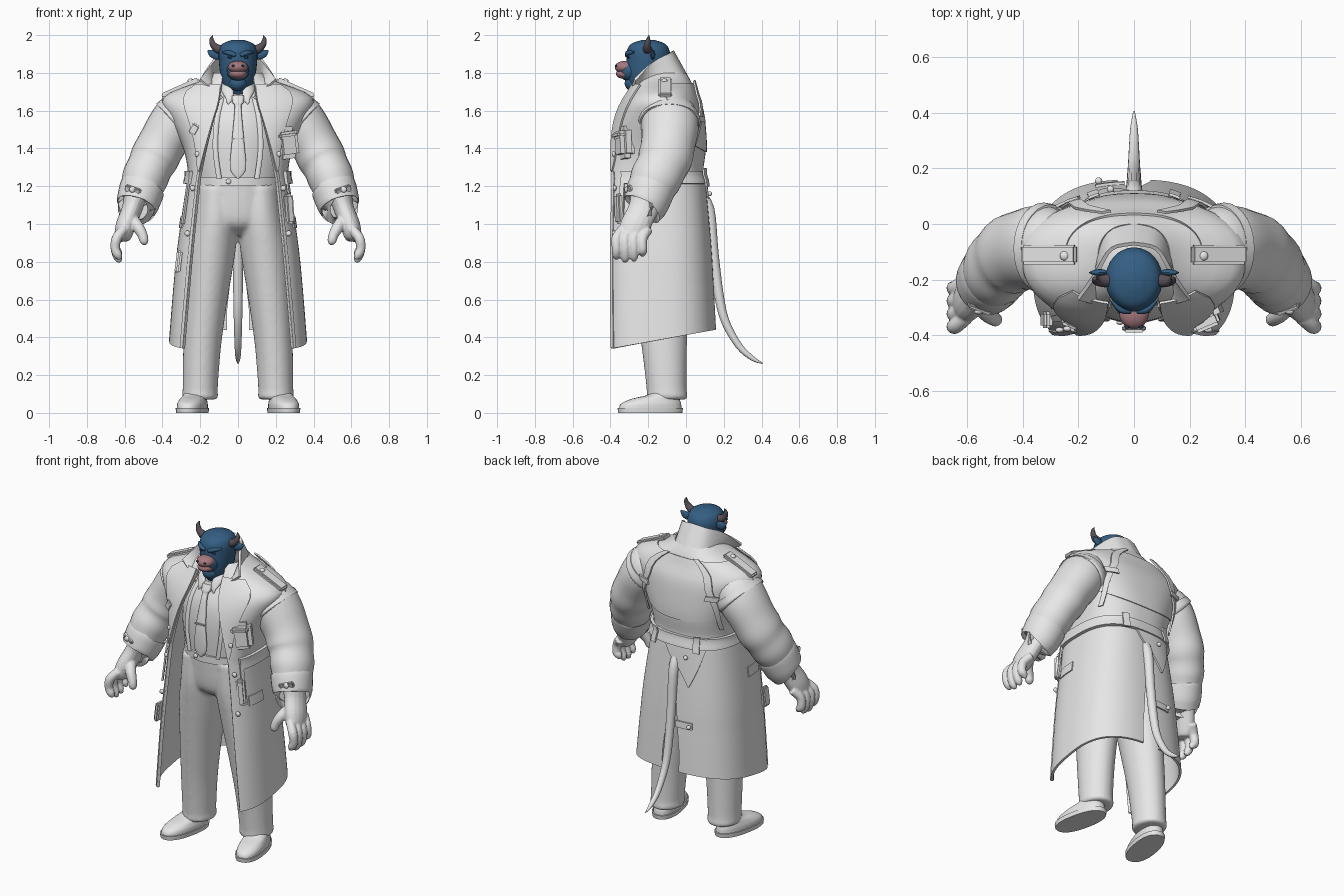
import bpy, bmesh, math
from mathutils import Vector, Matrix
if "Cube" in bpy.data.objects:
    bpy.data.objects.remove(bpy.data.objects["Cube"])

def material(name, r, g, b):
    m = bpy.data.materials.new(name)
    m.use_nodes = True
    m.diffuse_color = (r, g, b, 1)
    m.node_tree.nodes["Principled BSDF"].inputs["Base Color"].default_value = (r, g, b, 1)
    return m

GREY = material("pale grey", .8, .8, .8)
BLUE = material("deep blue", .035, .115, .23)
NAVY = material("dark navy", .015, .045, .1)
PINK = material("dusty pink", .38, .19, .21)
HORN = material("dark horn", .1, .08, .095)

def finish(bm, name, mat=GREY):
    bmesh.ops.recalc_face_normals(bm, faces=bm.faces)
    me = bpy.data.meshes.new(name)
    bm.to_mesh(me)
    bm.free()
    me.materials.append(mat)
    ob = bpy.data.objects.new(name, me)
    bpy.context.collection.objects.link(ob)
    return ob

def blend(name, parts, voxel, steps):  # merges overlapping solids into one soft skin
    bm = bmesh.new()
    for p in parts:
        bm.from_mesh(p.data)
        bpy.data.objects.remove(p)
    ob = finish(bm, name)
    merge = ob.modifiers.new("merge", 'REMESH')
    merge.mode, merge.voxel_size, merge.use_smooth_shade = 'VOXEL', voxel, True
    ob.modifiers.new("soften", 'SMOOTH').iterations = steps

def smooth_rows(rows, k=4):  # Catmull-Rom resampling of equally long tuples
    out = []
    for i in range(len(rows) - 1):
        quad = [rows[max(i - 1, 0)], rows[i], rows[i + 1], rows[min(i + 2, len(rows) - 1)]]
        for t in (j / k for j in range(k)):
            out.append([b + .5 * t * (c - a + t * (2 * a - 5 * b + 4 * c - d + t * (3 * b - a - 3 * c + d)))
                        for a, b, c, d in zip(*quad)])
    return out + [list(rows[-1])]

def skin(rings, name, mat):  # closed rings joined into a capped solid
    bm = bmesh.new()
    rings = [[bm.verts.new(p) for p in r] for r in rings]
    for a, b in zip(rings, rings[1:]):
        for i in range(len(a)):
            bm.faces.new((a[i - 1], a[i], b[i], b[i - 1]))
    bm.faces.new(rings[0])
    bm.faces.new(rings[-1])
    return finish(bm, name, mat)

def sheet(grid, name, thick):  # grid of points turned into thick cloth
    bm = bmesh.new()
    grid = [[bm.verts.new(p) for p in row] for row in grid]
    for a, b in zip(grid, grid[1:]):
        for i in range(1, len(a)):
            bm.faces.new((a[i - 1], a[i], b[i], b[i - 1]))
    bmesh.ops.recalc_face_normals(bm, faces=bm.faces)
    bmesh.ops.solidify(bm, geom=bm.faces[:], thickness=thick)
    return finish(bm, name)

def power(v, e):
    return math.copysign(abs(v) ** e, v)

def loft(name, rows, mat=GREY, n=2.0, k=4, sides=32):  # rows: z, centre x, centre y, radius x, radius y
    angles = [2 * math.pi * i / sides for i in range(sides)]
    return skin([[(cx + rx * power(math.cos(a), 2 / n), cy + ry * power(math.sin(a), 2 / n), z)
                  for a in angles] for z, cx, cy, rx, ry in smooth_rows(rows, k)], name, mat)

def tube(name, path, mat=GREY, flat=1.0, ref=(0, 1, 0), sides=16):  # path: x, y, z, radius
    rows, rings = smooth_rows(path), []
    for i, (x, y, z, r) in enumerate(rows):
        t = Vector(rows[min(i + 1, len(rows) - 1)][:3]) - Vector(rows[max(i - 1, 0)][:3])
        n1 = t.cross(Vector(ref)).normalized()
        n2 = n1.cross(t).normalized() * flat
        rings.append([Vector((x, y, z)) + max(r, .001) * (n1 * math.cos(a) + n2 * math.sin(a))
                      for a in (2 * math.pi * j / sides for j in range(sides))])
    return skin(rings, name, mat)

def ball(name, loc, size, mat=GREY):
    bm = bmesh.new()
    bmesh.ops.create_uvsphere(bm, u_segments=24, v_segments=14, radius=1,
                              matrix=Matrix.Translation(loc) @ Matrix.Diagonal((*size, 1)))
    finish(bm, name, mat)

def block(name, loc, size, rot=(0, 0, 0)):
    bm = bmesh.new()
    bmesh.ops.create_cube(bm, size=1, matrix=Matrix.Diagonal((*size, 1)))
    bmesh.ops.bevel(bm, geom=bm.edges[:], offset=min(size) * .3, segments=2, affect='EDGES')
    ob = finish(bm, name)
    ob.location, ob.rotation_euler = loc, rot

# Coat sections: z, half width, front y, back y, half opening
COAT = smooth_rows([(.34, .365, -.46, .16, .29), (.8, .33, -.45, .14, .25), (1.2, .275, -.44, .105, .21),
                    (1.27, .265, -.44, .09, .2), (1.4, .29, -.415, .105, .17), (1.55, .36, -.38, .095, .13),
                    (1.63, .4, -.345, .08, .105), (1.68, .385, -.31, .055, .095), (1.72, .3, -.285, .04, .09),
                    (1.76, .19, -.27, .025, .085), (1.8, .13, -.25, .0, .08)], 6)

def coat_point(z, u, off=0.0):  # u runs 0 at the back to +-1 at the front opening
    a, b = next(((a, b) for a, b in zip(COAT, COAT[1:]) if b[0] >= z), COAT[-2:])
    w, yf, yb, gap = [p + (q - p) * (z - a[0]) / (b[0] - a[0]) for p, q in zip(a[1:], b[1:])]
    high = min(max((z - 1.2) / .4, 0), 1)
    n = 3 - .6 * high
    t = u * (math.pi - math.asin(min(1, (gap / w) ** (n / 2))))
    if abs(t) < math.pi / 2:
        n = 2.6 - .2 * high
    y = (yf + yb) / 2 + ((yb - yf) / 2 + off) * power(math.cos(t), 2 / n)
    z += .18 * (y + .4) * max(0, (.7 - z) / .36) + off * min(max((z - 1.6) / .1, 0), 1)
    return Vector(((w + off) * power(math.sin(t), 2 / n), y, z))

def panel(name, z0, z1, u0, u1, off, thick=.01, bow=0.0, nu=8, nz=12):  # cloth lying on the coat
    f0, f1 = [u if callable(u) else lambda z, u=u: u for u in (u0, u1)]
    grid = []
    for v in (j / nz for j in range(nz + 1)):
        cells = [(s, z0 + (z1 - z0) * v + bow * (1 - v) * (2 * s - 1) ** 2) for s in (i / nu for i in range(nu + 1))]
        grid.append([coat_point(z, f0(z) + (f1(z) - f0(z)) * s, off) for s, z in cells])
    return sheet(grid, name, thick)

# Cape, belt and back details
panel("back_cape", 1.38, 1.74, -.5, .5, .006, bow=.1, nu=40)
panel("coat_belt", 1.215, 1.28, -.86, .86, .018, .018, nu=48, nz=3)
panel("vent_tab", .72, .76, -.13, -.02, .01, nu=6, nz=3)
panel("back_flap", .98, 1.22, lambda z: -.1 - .7 * (z - .975), lambda z: -.1 + .7 * (z - .975), .01)
ball("flap_button", coat_point(1.16, -.08, .02), (.013,) * 3)
ball("tab_button", coat_point(.74, -.11, .02), (.013,) * 3)

# Collar with a tall back and spread front points
upper = smooth_rows([(0, -.065, 1.92), (.085, -.085, 1.905), (.14, -.17, 1.86), (.205, -.265, 1.76)])
lower = smooth_rows([(0, .01, 1.785), (.1, -.02, 1.77), (.14, -.14, 1.73), (.09, -.3, 1.66)])
low, high = [[(-x, y, z) for x, y, z in edge[:0:-1]] + edge for edge in (lower, upper)]
sheet([[Vector(a).lerp(Vector(b), v / 3) for a, b in zip(low, high)] for v in range(4)], "coat_collar", .014)

# Shirt and tie
loft("shirt", [(1.18, 0, -.15, .22, .19), (1.4, 0, -.15, .25, .205), (1.55, 0, -.14, .25, .2),
               (1.66, 0, -.14, .18, .15), (1.74, 0, -.16, .09, .1), (1.78, 0, -.17, .07, .08)])
loft("waistband", [(1.2, 0, -.15, .235, .208), (1.245, 0, -.15, .235, .208)], k=1)
loft("tie", [(1.24, 0, -.372, .004, .008), (1.29, 0, -.374, .042, .012), (1.42, 0, -.373, .034, .012),
             (1.58, 0, -.345, .02, .012), (1.63, 0, -.322, .018, .014), (1.64, 0, -.318, .028, .02),
             (1.68, 0, -.296, .033, .022)], n=3, k=3)
block("tie_clip", (0, -.385, 1.45), (.07, .012, .012))
ball("waist_button", (-.05, -.355, 1.225), (.014, .008, .014))
trousers = [loft("hips", [(.94, 0, -.14, .1, .1), (.99, 0, -.14, .2, .17), (1.06, 0, -.145, .235, .19),
                          (1.23, 0, -.15, .23, .2)])]

for side, s in (("left", 1), ("right", -1)):
    # Coat half with an open back vent, and its trim
    panel(side + "_coat_half", .34, 1.8, lambda z: s * .04 * min(1, max(0, (1.1 - z) / .6)), s, 0, .014, nu=44, nz=56)
    panel(side + "_lapel", 1.28, 1.73, lambda z: s * (1 - .32 * max(0, z - 1.27) ** .6), s, .012)
    panel(side + "_front_edge", .345, 1.28, s * .965, s, .005, nu=3, nz=24)
    strap = lambda z: .11 + .4 * (1.74 - z) + .5 * max(0, 1.6 - z)
    panel(side + "_back_strap", 1.34, 1.74, lambda z: s * (strap(z) - .022), lambda z: s * (strap(z) + .022), .022, nu=3)
    panel(side + "_strap_loop", 1.54, 1.57, s * .16, s * .25, .03, nu=3, nz=3)
    panel(side + "_belt_buckle", 1.2, 1.295, s * .14, s * .2, .034, nu=3, nz=3)
    panel(side + "_pocket_flap", .98, 1.04, s * .66, s * .8, .006, nu=6, nz=4)
    panel(side + "_belt_end", 1.0, 1.25, s * .83, s * .87, .018, nu=3)
    for z in (1.37, 1.19, .95):
        ball(side + "_coat_button", coat_point(z, s * .94, .01), (.015, .01, .015))
    block(side + "_epaulette", (s * .305, -.11, 1.722), (.215, .07, .026), (0, s * .42, 0))
    ball(side + "_epaulette_button", (s * .25, -.115, 1.758), (.017, .017, .012))
    tube(side + "_suspender", [(s * .1, -.345, 1.24, .014), (s * .12, -.342, 1.4, .014),
                               (s * .11, -.32, 1.56, .014), (s * .08, -.26, 1.68, .014)], flat=.5, sides=8)
    tube(side + "_shirt_collar", [(s * .085, -.21, 1.74, .02), (s * .06, -.27, 1.715, .03),
                                  (s * .045, -.305, 1.67, .022), (s * .055, -.32, 1.635, .004)], flat=.4)
    # Sleeve with folds, cuff
    tube(side + "_sleeve", [(s * .24, -.1, 1.6, .1), (s * .3, -.09, 1.575, .13), (s * .345, -.085, 1.515, .136),
                            (s * .405, -.095, 1.42, .128), (s * .442, -.11, 1.35, .129), (s * .467, -.13, 1.3, .121),
                            (s * .493, -.16, 1.24, .122), (s * .512, -.187, 1.18, .11), (s * .53, -.212, 1.12, .1)],
         flat=1.12, sides=28)
    tube(side + "_shoulder_seam", [(s * .3, -.088, 1.57, .138), (s * .325, -.088, 1.54, .145),
                                   (s * .335, -.088, 1.53, .138)], flat=1.14, sides=28)
    tube(side + "_cuff", [(s * .503, -.18, 1.195, .112), (s * .508, -.185, 1.185, .12), (s * .534, -.216, 1.1, .112),
                          (s * .538, -.222, 1.09, .098)], flat=1.06, sides=28)
    block(side + "_cuff_tab", (s * .555, -.304, 1.178), (.09, .02, .04), (.35, -s * .3, s * .35))
    ball(side + "_cuff_button", (s * .56, -.316, 1.182), (.016, .01, .016))
    # Hand
    hand = [tube("palm", [(s * .545, -.205, 1.13, .062), (s * .565, -.23, 1.07, .053), (s * .595, -.27, .99, .053),
                          (s * .61, -.295, .93, .043), (s * .612, -.3, .91, .02)], flat=1.5)]
    for i, low in enumerate((.015, 0, .005, .03)):
        y = -.368 + .046 * i
        hand.append(tube("finger", [(s * .605, y + .03, .97, .026), (s * .642, y, .925, .027), (s * .65, y, .87, .025),
                                    (s * .635, y, .82 + low, .023), (s * .622, y, .798 + low, .009)], sides=12))
    hand.append(tube("thumb", [(s * .565, -.27, 1.03, .034), (s * .53, -.32, .985, .032), (s * .505, -.34, .94, .027),
                               (s * .497, -.345, .905, .023), (s * .497, -.345, .889, .009)], sides=12))
    blend(side + "_hand", hand, .0055, 4)
    # Trouser leg and shoe
    trousers.append(loft("leg", [(.07, s * .2, -.1, .085, .1), (.09, s * .2, -.1, .096, .11), (.13, s * .2, -.103, .093, .106),
                                 (.35, s * .19, -.115, .1, .12), (.6, s * .168, -.13, .113, .142),
                                 (.85, s * .142, -.14, .128, .17), (1.02, s * .122, -.143, .122, .19),
                                 (1.2, s * .115, -.145, .11, .19)]))
    turn = Matrix.Translation((s * .232, -.14, 0)) @ Matrix.Rotation(s * .2, 4, 'Z')
    for part, rows in (("sole", [(0, 0, -.05, .078, .172), (.026, 0, -.05, .08, .176)]),
                       ("shoe", [(.025, 0, -.05, .074, .168), (.05, 0, -.045, .073, .16), (.075, 0, -.02, .065, .128),
                                 (.1, 0, .03, .058, .082), (.15, 0, .04, .052, .066)])):
        loft(f"{side}_{part}", rows, n=2.3).matrix_world = turn
    # Horn, ear, eye, brow, nostril
    tube(side + "_horn", [(s * .075, -.2, 1.92, .024), (s * .108, -.205, 1.928, .023), (s * .132, -.205, 1.95, .017),
                          (s * .14, -.2, 1.978, .011), (s * .133, -.197, 1.999, .002)], HORN)
    tube(side + "_ear", [(s * .085, -.18, 1.885, .014), (s * .115, -.175, 1.895, .024), (s * .14, -.175, 1.905, .02),
                         (s * .162, -.175, 1.918, .002)], BLUE, flat=.5)
    ball(side + "_eye", (s * .042, -.305, 1.882), (.014, .007, .006), NAVY)
    tube(side + "_brow", [(s * .012, -.314, 1.893, .01), (s * .045, -.308, 1.905, .013), (s * .08, -.277, 1.91, .006)],
         BLUE, sides=10)
    ball(side + "_nostril", (s * .026, -.371, 1.838), (.008, .006, .006), NAVY)
blend("trousers", trousers, .011, 6)

# Head and muzzle
loft("head", [(1.66, 0, -.2, .045, .055), (1.7, 0, -.2, .072, .088), (1.78, 0, -.205, .092, .108), (1.87, 0, -.2, .102, .115),
              (1.92, 0, -.2, .1, .112), (1.955, 0, -.2, .08, .088), (1.975, 0, -.2, .03, .03)], BLUE)
ball("muzzle", (0, -.295, 1.81), (.06, .062, .055), BLUE)
ball("nose", (0, -.323, 1.83), (.053, .054, .034), PINK)
ball("lower_lip", (0, -.325, 1.795), (.047, .046, .027), PINK)
ball("chin", (0, -.27, 1.745), (.05, .055, .045), BLUE)

tube("tail", [(0, .06, 1.17, .03), (0, .12, 1.08, .03), (0, .145, .85, .027), (0, .175, .62, .025), (0, .21, .48, .022),
              (0, .28, .355, .018), (0, .35, .29, .013), (0, .405, .262, .003)], ref=(1, 0, 0))

# Radio, holster and small gear
block("radio", (.257, -.325, 1.43), (.12, .08, .17), (0, -.12, .4))
block("radio_top", (.255, -.345, 1.47), (.1, .07, .035), (0, -.12, .4))
tube("radio_antenna", [(.235, -.33, 1.5, .014), (.225, -.325, 1.56, .012)], sides=10)
block("hip_holster", (.27, -.355, 1.08), (.05, .04, .16), (0, -.08, .5))
block("right_chest_clip", (-.23, -.36, 1.5), (.05, .025, .06), (0, .5, -.4))
block("right_side_pouch", (-.315, -.345, .8), (.03, .06, .12), (0, .12, 0))

# Smooth shading with sharp creases
for ob in bpy.context.scene.objects:
    ob.select_set(ob.type == 'MESH')
    if ob.type == 'MESH':
        bpy.context.view_layer.objects.active = ob
bpy.ops.object.shade_smooth_by_angle(angle=math.radians(40))
